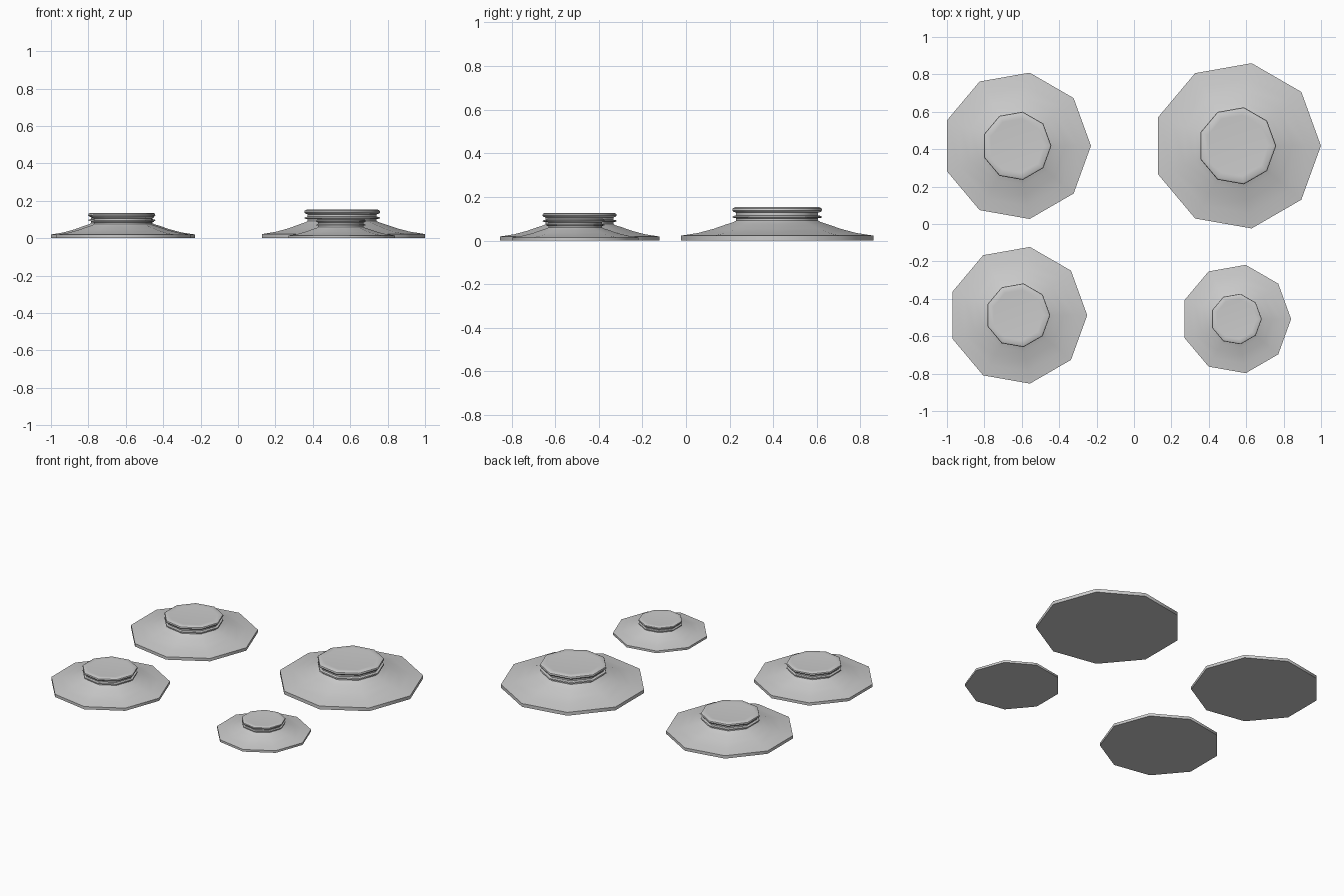
import bpy, bmesh, math

if "Cube" in bpy.data.objects:
    bpy.data.objects.remove(bpy.data.objects["Cube"])

SIDES = 9
# half profile (radius, height) relative to the base radius
PROFILE = [(1.0, 0.0), (1.0, 0.05), (0.82, 0.078), (0.66, 0.12), (0.53, 0.165),
           (0.45, 0.19), (0.425, 0.205), (0.425, 0.228),   # flared skirt
           (0.465, 0.235), (0.46, 0.25), (0.425, 0.258),   # thin collar
           (0.425, 0.285), (0.455, 0.295), (0.466, 0.31),  # neck
           (0.46, 0.33), (0.435, 0.342), (0.37, 0.338)]    # cap


def flared_foot(name, x, y, radius):
    bm = bmesh.new()
    rings = []
    for r, z in PROFILE:
        rings.append([bm.verts.new((r * radius * math.cos(2 * math.pi * i / SIDES),
                                    r * radius * math.sin(2 * math.pi * i / SIDES),
                                    z * radius)) for i in range(SIDES)])
    for a, b in zip(rings, rings[1:]):
        for i in range(SIDES):
            j = (i + 1) % SIDES
            bm.faces.new((a[i], a[j], b[j], b[i]))
    # underside and top
    bm.faces.new(rings[0][::-1])
    bm.faces.new(rings[-1])
    mesh = bpy.data.meshes.new(name)
    bm.to_mesh(mesh)
    bm.free()
    obj = bpy.data.objects.new(name, mesh)
    obj.location = (x, y, 0)
    bpy.context.collection.objects.link(obj)
    bpy.ops.object.select_all(action='DESELECT')
    obj.select_set(True)
    bpy.context.view_layer.objects.active = obj
    bpy.ops.object.shade_smooth_by_angle(angle=math.radians(45))


flared_foot("foot_back_left", -0.627, 0.418, 0.397)
flared_foot("foot_back_right", 0.551, 0.418, 0.4485)
flared_foot("foot_front_left", -0.621, -0.488, 0.371)
flared_foot("foot_front_right", 0.546, -0.508, 0.294)
